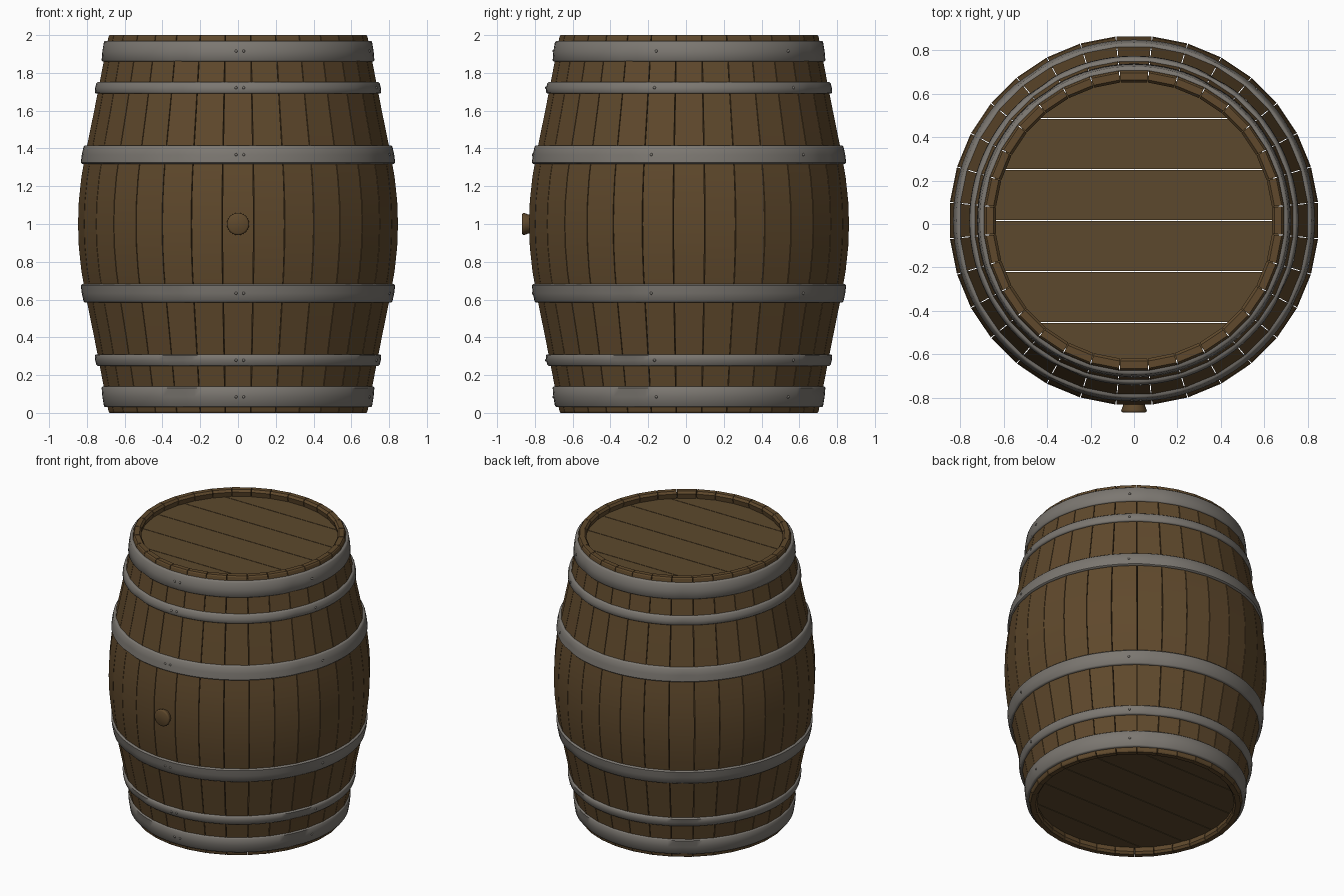
import bpy, bmesh, math
from mathutils import Vector

if "Cube" in bpy.data.objects:
    bpy.data.objects.remove(bpy.data.objects["Cube"])

CY = 0.016          # barrel axis offset, leaves room for the bung
STAVES = 32
GAP = 0.004


def material(name, rgb):
    m = bpy.data.materials.new(name)
    m.diffuse_color = (*rgb, 1)
    m.use_nodes = True
    m.node_tree.nodes["Principled BSDF"].inputs["Base Color"].default_value = m.diffuse_color
    return m


WOOD = material("oak_brown", (0.115, 0.066, 0.025))
LID = material("lid_brown", (0.108, 0.066, 0.026))
METAL = material("iron_grey", (0.20, 0.185, 0.165))


def finish(name, bm, mat, smooth=None):
    bmesh.ops.recalc_face_normals(bm, faces=bm.faces[:])
    me = bpy.data.meshes.new(name)
    bm.to_mesh(me)
    bm.free()
    me.materials.append(mat)
    ob = bpy.data.objects.new(name, me)
    ob.location.y = CY
    bpy.context.collection.objects.link(ob)
    if smooth:
        bpy.ops.object.select_all(action='DESELECT')
        ob.select_set(True)
        bpy.context.view_layer.objects.active = ob
        bpy.ops.object.shade_smooth_by_angle(angle=math.radians(smooth))
    return ob


# Outer radius of the barrel by height, mirrored about the middle
CURVE = [(0, 0.688), (0.2, 0.726), (0.4, 0.765), (0.6, 0.806),
         (0.75, 0.833), (0.88, 0.847), (1.0, 0.851)]


def radius(z):
    z = min(z, 2 - z)
    for (z0, r0), (z1, r1) in zip(CURVE, CURVE[1:]):
        if z <= z1:
            return r0 + (r1 - r0) * (z - z0) / (z1 - z0)
    return CURVE[-1][1]


def polar(a, r, z):
    return Vector((r * math.sin(a), -r * math.cos(a), z))


# Staves: separate planks with hairline gaps
heights = [z for z, r in CURVE] + [2 - z for z, r in CURVE[-2::-1]]
outline = [(radius(z), z) for z in heights]
outline[0] = (0.683, 0)
outline[-1] = (0.683, 2)
outline.insert(1, (0.689, 0.008))
outline.insert(-1, (0.689, 1.992))
inner = [(0.650, 2), (0.638, 1.985)]
inner += [(radius(z) - 0.05, z) for z in (1.9, 1.6, 1.25, 1.0, 0.75, 0.4, 0.1)]
inner += [(0.638, 0.015), (0.650, 0)]
section = outline + inner

bm = bmesh.new()
half = math.pi / STAVES
for i in range(STAVES):
    mid = 2 * math.pi * i / STAVES
    sides = []
    for s in (-1, 1):
        shift = polar(mid + math.pi / 2, -s * GAP / 2, 0)
        sides.append([bm.verts.new(polar(mid + s * half, r, z) + shift)
                      for r, z in section])
    n = len(section)
    for k in range(n):
        j = (k + 1) % n
        bm.faces.new((sides[0][k], sides[1][k], sides[1][j], sides[0][j]))
    # side walls pair the outer and inner outline
    for side in sides:
        bm.faces.new(side)
finish("staves", bm, WOOD, 25)

# Lids: discs split into six planks
SEAM = 0.235
R_LID = 0.668
for name, z0 in (("top_lid", 1.90), ("bottom_lid", 0.05)):
    bm = bmesh.new()
    for p in range(-3, 3):
        lo = p * SEAM + GAP / 2 if p > -3 else -R_LID
        hi = (p + 1) * SEAM - GAP / 2 if p < 2 else R_LID
        a0, a1 = (math.asin(max(-1, min(1, y / R_LID))) for y in (lo, hi))
        arc = [a0 + (a1 - a0) * k / 8 for k in range(9)]
        pts = [(R_LID * math.cos(a), R_LID * math.sin(a)) for a in arc]
        pts += [(-x, y) for x, y in reversed(pts) if x > 1e-4]
        pts = [q for q in pts]
        vs = [bm.verts.new((x, y, z0)) for x, y in pts]
        face = bm.faces.new(vs)
        res = bmesh.ops.extrude_face_region(bm, geom=[face], use_keep_orig=True)
        for v in res["geom"]:
            if isinstance(v, bmesh.types.BMVert):
                v.co.z += 0.05
    finish(name, bm, LID)

# Hoops: bevelled iron bands with a few shallow dents
BANDS = [("end", 0.03, 0.14, 0.710, 0.722),
         ("quarter", 0.248, 0.31, 0.750, 0.758),
         ("bilge", 0.585, 0.682, 0.818, 0.832)]
DENTS = [math.radians(d) for d in (-25, 65, 150, 215)]
SEG = 96


def hoop(name, z0, z1, r0, r1):
    t, b = 0.022, 0.007
    prof = [(r0 - t, z0), (r0 - b, z0), (r0, z0 + b),
            ((r0 + r1) / 2 + 0.002, (z0 + z1) / 2),
            (r1, z1 - b), (r1 - b, z1), (r1 - t, z1)]
    bm = bmesh.new()
    rings = []
    for i in range(SEG):
        a = 2 * math.pi * i / SEG
        dent = 0
        for d in DENTS:
            off = math.atan2(math.sin(a - d), math.cos(a - d))
            dent += 0.006 * math.exp(-(off / 0.07) ** 2)
        rings.append([bm.verts.new(polar(a, r - (dent if k in (1, 2, 3) else 0), z))
                      for k, (r, z) in enumerate(prof)])
    n = len(prof)
    for i in range(SEG):
        A, B = rings[i], rings[(i + 1) % SEG]
        for k in range(n):
            j = (k + 1) % n
            bm.faces.new((A[k], B[k], B[j], A[j]))
    finish(name, bm, METAL, 50)


def rivets(name, z, r):
    bm = bmesh.new()
    for a in (-0.01 / r, 0.03 / r, math.radians(76), math.radians(137)):
        ret = bmesh.ops.create_icosphere(bm, subdivisions=1, radius=0.009)
        for v in ret["verts"]:
            v.co += polar(a, r, z)
    finish(name, bm, METAL, 60)


for label, z0, z1, r0, r1 in BANDS:
    zm, rm = (z0 + z1) / 2, (r0 + r1) / 2
    hoop("lower_" + label + "_hoop", z0, z1, r0, r1)
    hoop("upper_" + label + "_hoop", 2 - z1, 2 - z0, r1, r0)
    rivets("lower_" + label + "_rivets", zm, rm)
    rivets("upper_" + label + "_rivets", 2 - zm, rm)

# Bung: tapered plug on the front
bm = bmesh.new()
prof = [(0.046, 0.80), (0.050, 0.852), (0.059, 0.872), (0.058, 0.879), (0.050, 0.884)]
rings = [[bm.verts.new((r * math.cos(2 * math.pi * k / 24), -y,
                        1 + r * math.sin(2 * math.pi * k / 24)))
          for k in range(24)] for r, y in prof]
for A, B in zip(rings, rings[1:]):
    for k in range(24):
        j = (k + 1) % 24
        bm.faces.new((A[k], A[j], B[j], B[k]))
bm.faces.new(rings[0])
bm.faces.new(rings[-1])
finish("bung", bm, WOOD, 60)
